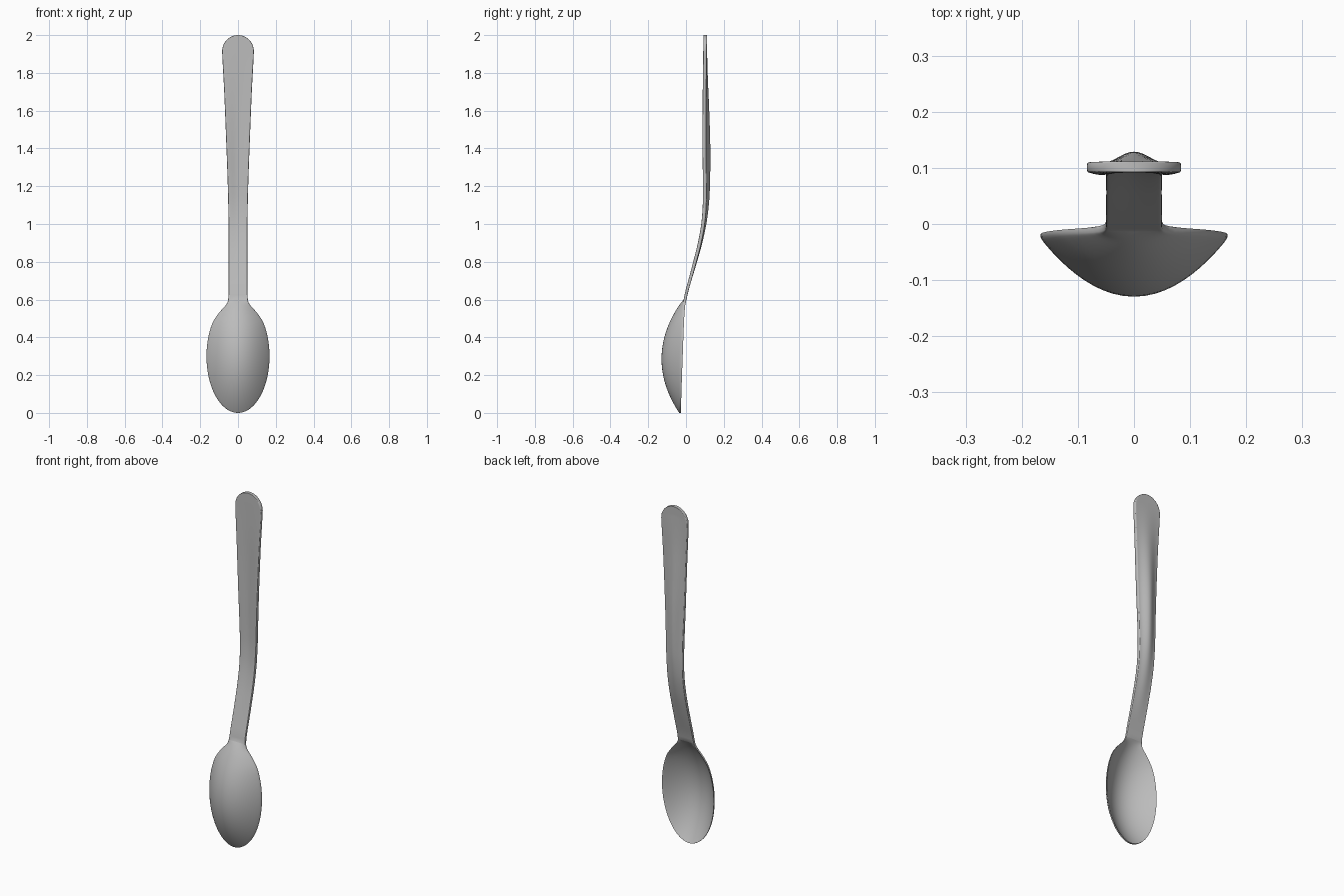
import bpy, bmesh, math

cube = bpy.data.objects.get("Cube")
if cube:
    bpy.data.objects.remove(cube, do_unlink=True)


def curve(points):
    """Smooth curve through (position, value) pairs."""
    def slope(i):
        a, b = points[max(i - 1, 0)], points[min(i + 1, len(points) - 1)]
        return (b[1] - a[1]) / (b[0] - a[0])

    def value(z):
        z = min(max(z, points[0][0]), points[-1][0])
        i = 0
        while i < len(points) - 2 and z > points[i + 1][0]:
            i += 1
        (z0, v0), (z1, v1) = points[i], points[i + 1]
        h = z1 - z0
        t = (z - z0) / h
        return ((1 + 2 * t) * (1 - t) ** 2 * v0 + t * (1 - t) ** 2 * h * slope(i)
                + t * t * (3 - 2 * t) * v1 + t * t * (t - 1) * h * slope(i + 1))
    return value


# Side profile, outline, thickness and back ridge along the height
centre = curve([(0, -.031), (.3, -.02), (.5, -.013), (.58, -.008), (.65, .006),
                (.7, .02), (.8, .047), (.9, .072), (1, .09), (1.1, .098),
                (1.2, .099), (1.4, .097), (1.7, .098), (2, .102)])
shaft_width = curve([(.46, .141), (.48, .134), (.52, .108), (.55, .083), (.575, .061),
                     (.6, .052), (.64, .05), (1, .05), (1.2, .054),
                     (1.4, .061), (1.7, .073), (1.85, .081), (1.915, .084)])
thickness = curve([(0, .01), (.5, .012), (.65, .016), (1, .019), (2, .019)])
ridge = curve([(.7, 0), (.9, .005), (1, .008), (1.2, .018), (1.4, .022),
               (1.6, .016), (1.8, .006), (1.95, 0)])


def half_width(z):
    if z < .48:
        return .167 * math.sqrt(max(0, 1 - ((z - .3) / .3) ** 2))
    if z > 1.915:
        return .084 * math.sqrt(max(0, 1 - ((z - 1.915) / .085) ** 2))
    return shaft_width(z)


def section(z, steps=28):
    """Closed cross-section: front side across, then back side returning."""
    w, c, half = half_width(z), centre(z), thickness(z) / 2
    bowl = .104 * max(0, 1 - ((z - .3) / .3) ** 2)
    front, back = [], []
    for i in range(steps + 1):
        u = math.sin(math.pi * (i / steps - .5))
        edge = max(0, 1 - abs(u) ** 40) ** .25
        bell = (1 + math.cos(math.pi * u)) / 2 * ridge(z)
        mid = c - bowl * (1 - u * u)
        front.append((w * u, mid - half * edge + .35 * bell, z))
        back.append((w * u, mid + half * edge + bell, z))
    return front + back[::-1]


# Stations packed closely at the bowl tip, neck and handle end
heights = [.3 * (1 - math.cos(math.pi * i / 36)) for i in range(36)]
heights += [.6 + 1.315 * i / 56 for i in range(56)]
heights += [1.915 + .085 * math.sin(math.pi / 2 * i / 14) for i in range(15)]

# Spoon body lofted through the sections
bm = bmesh.new()
rings = [[bm.verts.new(p) for p in section(z)] for z in heights]
for low, high in zip(rings, rings[1:]):
    n = len(low)
    for i in range(n):
        j = (i + 1) % n
        bm.faces.new((low[i], low[j], high[j], high[i]))
bmesh.ops.remove_doubles(bm, verts=bm.verts[:], dist=1e-5)
bmesh.ops.recalc_face_normals(bm, faces=bm.faces[:])
mesh = bpy.data.meshes.new("spoon")
bm.to_mesh(mesh)
bm.free()
spoon = bpy.data.objects.new("spoon", mesh)
bpy.context.collection.objects.link(spoon)

# Metal colour
metal = bpy.data.materials.new("grey_metal")
metal.use_nodes = True
colour = (.5, .5, .5, 1)
metal.diffuse_color = colour
metal.node_tree.nodes["Principled BSDF"].inputs["Base Color"].default_value = colour
mesh.materials.append(metal)

bpy.ops.object.select_all(action='DESELECT')
spoon.select_set(True)
bpy.context.view_layer.objects.active = spoon
bpy.ops.object.shade_smooth_by_angle(angle=math.radians(50))
